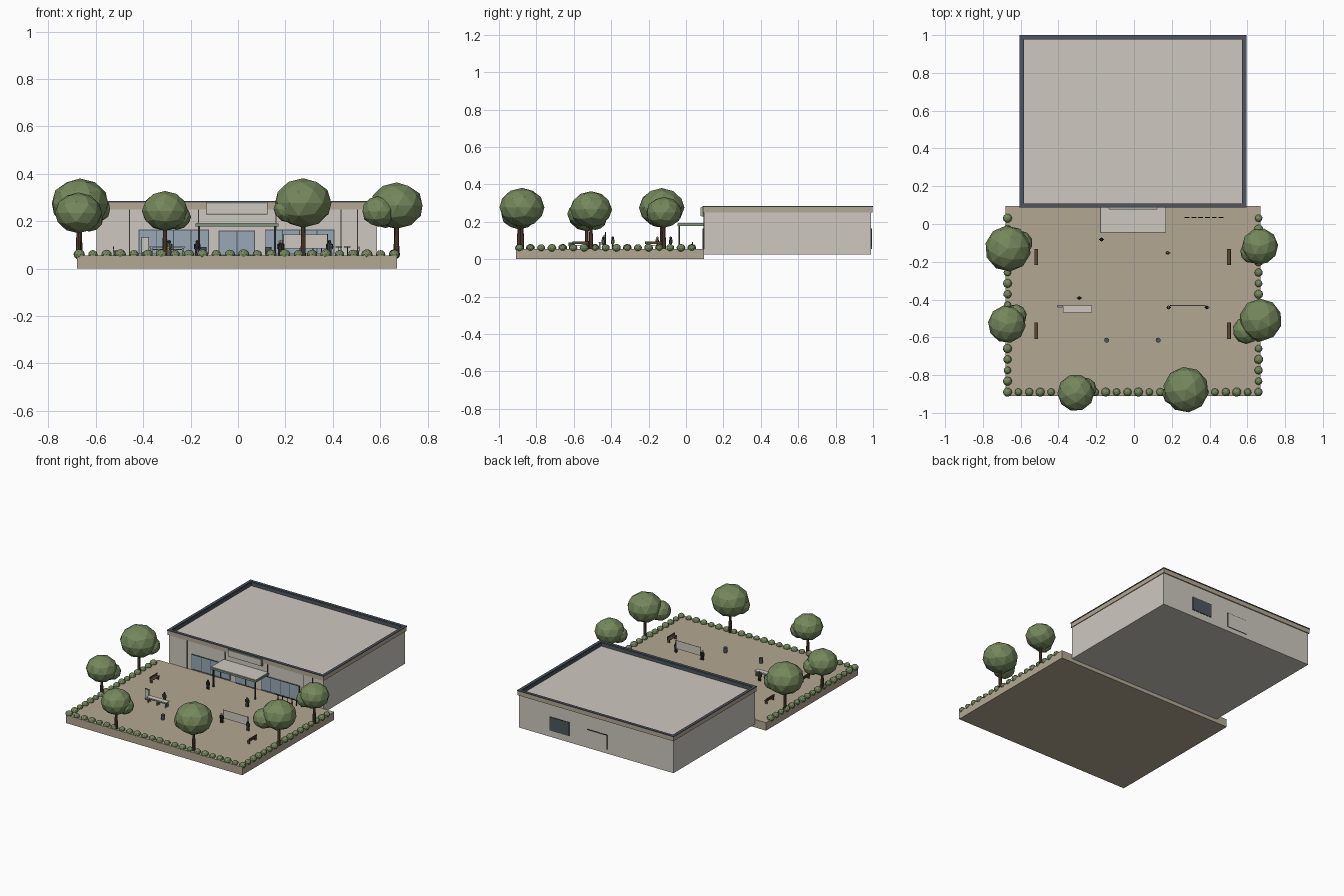
import bpy, bmesh, math, random
from mathutils import Matrix, Vector

random.seed(4)
cube = bpy.data.objects.get("Cube")
if cube:
    bpy.data.objects.remove(cube, do_unlink=True)


def material(name, r, g, b):
    """Make a flat material from 0-255 display values."""
    lin = [((c / 255 + 0.055) / 1.055) ** 2.4 for c in (r, g, b)] + [1]
    m = bpy.data.materials.new(name)
    m.use_nodes = True
    m.diffuse_color = lin
    bsdf = m.node_tree.nodes["Principled BSDF"]
    bsdf.inputs["Base Color"].default_value = lin
    bsdf.inputs["Roughness"].default_value = 0.9
    return m


TAN = material("tan paving", 180, 167, 147)
WALL = material("pale wall", 206, 201, 192)
SLATE = material("slate", 78, 86, 95)
GLASS = material("blue grey glass", 152, 168, 182)
LEAF = material("leaf green", 116, 136, 92)
BARK = material("bark brown", 92, 70, 54)
DARK = material("charcoal", 52, 54, 56)
SAGE = material("sage green", 128, 148, 124)
SKIN = material("warm skin", 190, 150, 120)
OLIVE = material("olive cloth", 100, 104, 70)


def finish(name, bm, mat):
    me = bpy.data.meshes.new(name)
    bm.to_mesh(me)
    bm.free()
    me.materials.append(mat)
    ob = bpy.data.objects.new(name, me)
    bpy.context.collection.objects.link(ob)
    return ob


def add_box(bm, x, y, z):
    """Add a box given as (min, max) ranges."""
    size = [b - a for a, b in (x, y, z)]
    mid = [(a + b) / 2 for a, b in (x, y, z)]
    bmesh.ops.create_cube(bm, size=1, matrix=Matrix.Translation(mid) @ Matrix.Diagonal((*size, 1)))


def boxes(name, mat, *ranges):
    bm = bmesh.new()
    for r in ranges:
        add_box(bm, *r)
    return finish(name, bm, mat)


def add_ball(bm, loc, scale, detail=2):
    turn = Matrix.Rotation(random.uniform(0, math.tau), 4, "Z")
    bmesh.ops.create_icosphere(bm, subdivisions=detail, radius=1,
                               matrix=Matrix.Translation(loc) @ Matrix.Diagonal((*scale, 1)) @ turn)


def add_cone(bm, x, y, z0, z1, r0, r1, sides=8):
    bmesh.ops.create_cone(bm, cap_ends=True, segments=sides, radius1=r0, radius2=r1, depth=z1 - z0,
                          matrix=Matrix.Translation((x, y, (z0 + z1) / 2)))


def ring(x, y, z, t):
    """Four box ranges forming a rectangular ring of wall thickness t."""
    (x0, x1), (y0, y1) = x, y
    return [(x, (y0, y0 + t), z), (x, (y1 - t, y1), z),
            ((x0, x0 + t), (y0 + t, y1 - t), z), ((x1 - t, x1), (y0 + t, y1 - t), z)]


G = 0.055       # terrace level
FRONT = 0.095   # front wall plane
BACK = 0.99     # back wall plane

# Terrace and main building
boxes("terrace", TAN, ((-0.68, 0.67), (-0.91, FRONT), (0, G)))
boxes("building_walls", WALL, ((-0.597, 0.587), (FRONT, BACK), (0.025, 0.256)))
boxes("roof_fascia", TAN, *ring((-0.602, 0.592), (0.09, 0.997), (0.25, 0.28), 0.016))
boxes("parapet_coping", SLATE, *ring((-0.605, 0.595), (0.087, 1.0), (0.279, 0.285), 0.02))
boxes("parapet_lining", SLATE, *ring((-0.586, 0.576), (0.106, 0.981), (0.256, 0.279), 0.003))


# Glazed front: panes with dark frames and mullions
def glazing(name, x0, x1, z0, z1, panes):
    y = FRONT
    boxes(name + "_glass", GLASS, ((x0, x1), (y - 0.003, y), (z0, z1)))
    bars = [((x0, x1), (y - 0.006, y), (z, z + 0.004)) for z in (z0, z1 - 0.004)]
    for i in range(panes + 1):
        x = x0 + (x1 - x0) * i / panes
        bars.append(((x - 0.002, x + 0.002), (y - 0.006, y), (z0, z1)))
    boxes(name + "_frame", SLATE, *bars)


glazing("left_window", 0.115, 0.405, 0.06, 0.165, 4)
glazing("right_window", -0.418, -0.125, 0.06, 0.165, 4)
glazing("entrance_door", -0.08, 0.07, G, 0.16, 2)
boxes("wall_joints", DARK, *[((x - 0.002, x + 0.002), (FRONT - 0.002, FRONT), (G, 0.25))
                             for x in (-0.457, -0.166, 0.16, 0.435, 0.505)])
boxes("sign_panel", WALL, ((-0.132, 0.122), (0.078, 0.09), (0.232, 0.275)))
boxes("sign_trim", SAGE, ((-0.135, 0.125), (0.082, 0.095), (0.229, 0.278)))

# Back wall openings
boxes("back_shutter_frame", DARK, *ring((0.2, 0.35), (BACK, BACK + 0.004), (0.07, 0.165), 0.001))
boxes("back_shutter", SLATE, ((0.203, 0.347), (BACK, BACK + 0.005), (0.073, 0.162)))
boxes("back_door_frame", DARK, ((-0.09, 0.065), (BACK, BACK + 0.003), (0.055, 0.155)))
boxes("back_door", WALL, ((-0.086, 0.061), (BACK, BACK + 0.005), (0.055, 0.151)))

# Entrance canopy
boxes("canopy_edge", SAGE, ((-0.18, 0.17), (-0.046, FRONT), (0.177, 0.19)))
boxes("canopy_top", WALL, ((-0.176, 0.166), (-0.042, FRONT), (0.188, 0.193)))
boxes("canopy_posts", DARK, *[((x - 0.004, x + 0.004), (-0.039, -0.031), (G, 0.178)) for x in (-0.164, 0.156)])

# Rail of short bars beside the entrance
boxes("cart_rail", DARK, *[((x, x + 0.026), (0.033, 0.037), (0.088, 0.093))
                           for x in [0.268 + 0.036 * i for i in range(6)]])
boxes("cart_rail_posts", DARK, *[((x, x + 0.004), (0.033, 0.037), (G, 0.09))
                                 for x in [0.279 + 0.036 * i for i in range(6)]])

# Hedge of round shrubs on three sides
bm = bmesh.new()
spots = [(-0.67 + 0.0578 * i, -0.89) for i in range(24)]
spots += [(x, -0.832 + 0.0575 * i) for x in (-0.67, 0.66) for i in range(16)]
for i, (x, y) in enumerate(spots):
    r = (0.024, 0.02, 0.022)[i % 3]
    add_ball(bm, (x, y, 0.06), (r, r, r * 0.9), 2)
finish("hedge", bm, LEAF)


# Trees: place, crown radius, crown height, side lobe offset and radius
def tree(i, x, y, r, z, lobe, lobe_r):
    bm = bmesh.new()
    add_cone(bm, x, y, G, z, 0.011, 0.007)
    finish(f"tree_trunk_{i}", bm, BARK)
    bm = bmesh.new()
    add_ball(bm, (x, y, z), (r, r, r * 0.86))
    add_ball(bm, (x + lobe[0], y + lobe[1], z - 0.025), (lobe_r, lobe_r, lobe_r * 0.9))
    finish(f"tree_crown_{i}", bm, LEAF)


tree(1, -0.667, -0.13, 0.122, 0.275, (0.065, 0.03), 0.065)
tree(2, -0.673, -0.53, 0.1, 0.235, (0.045, 0.045), 0.06)
tree(3, -0.308, -0.893, 0.098, 0.243, (0.05, 0.02), 0.06)
tree(4, 0.275, -0.877, 0.121, 0.277, (-0.06, -0.02), 0.065)
tree(5, 0.67, -0.508, 0.113, 0.266, (-0.076, -0.055), 0.072)
tree(6, 0.667, -0.118, 0.096, 0.25, (-0.045, -0.03), 0.06)

# Benches with back rest facing the middle
for name, x, side in (("right_bench", -0.517, -1), ("left_bench", 0.503, 1)):
    for i, y in enumerate((-0.175, -0.565)):
        ends = (y - 0.043, y + 0.043)
        back = x + side * 0.008
        parts = [((x - 0.01, x + 0.01), ends, (0.073, 0.077)),
                 ((back - 0.002, back + 0.002), ends, (0.082, 0.094))]
        for s in (-1, 1):
            c = y + s * 0.034
            parts.append(((x - 0.008, x + 0.008), (c - 0.003, c + 0.003), (G, 0.073)))
            parts.append(((back - 0.001, back + 0.001), (c - 0.002, c + 0.002), (0.073, 0.084)))
        boxes(f"{name}_{i}", BARK, *parts)

# Stall counter with an upright notice board
boxes("counter_top", WALL, ((-0.375, -0.222), (-0.468, -0.432), (0.088, 0.093)))
boxes("counter_legs", SAGE, *[((x - 0.004, x + 0.004), (y - 0.004, y + 0.004), (G, 0.088))
                              for x in (-0.365, -0.295, -0.232) for y in (-0.46, -0.44)])
boxes("counter_shelf", SAGE, ((-0.37, -0.228), (-0.462, -0.438), (0.079, 0.083)))
boxes("notice_board", WALL, ((-0.405, -0.378), (-0.441, -0.436), (0.07, 0.13)))
boxes("notice_board_back", SLATE, ((-0.408, -0.375), (-0.436, -0.431), (G, 0.133)))

# Litter bins
for i, x in enumerate((-0.145, 0.128)):
    bm = bmesh.new()
    add_cone(bm, x, -0.615, G, 0.09, 0.011, 0.013, 12)
    finish(f"litter_bin_{i}", bm, SLATE)

# Banner on two poles
boxes("banner", WALL, ((0.195, 0.375), (-0.433, -0.43), (0.085, 0.143)))
boxes("banner_poles", DARK, *[((x - 0.002, x + 0.002), (-0.434, -0.429), (G, 0.146)) for x in (0.193, 0.377)])


# Standing people: legs, torso with arms, head
def person(i, x, y, cloth):
    boxes(f"person_legs_{i}", DARK, *[((x + s * 0.005 - 0.004, x + s * 0.005 + 0.004),
                                       (y - 0.004, y + 0.004), (G, 0.083)) for s in (-1, 1)])
    bm = bmesh.new()
    add_cone(bm, x, y, 0.081, 0.106, 0.008, 0.01)
    for s in (-1, 1):
        add_box(bm, (x + s * 0.012 - 0.002, x + s * 0.012 + 0.002), (y - 0.003, y + 0.003), (0.083, 0.104))
    finish(f"person_torso_{i}", bm, cloth)
    bm = bmesh.new()
    add_ball(bm, (x, y, 0.113), (0.007, 0.007, 0.008))
    finish(f"person_head_{i}", bm, SKIN if i % 2 else DARK)


for i, (x, y) in enumerate(((-0.172, -0.082), (0.178, -0.153), (-0.29, -0.392), (0.183, -0.442), (0.386, -0.442))):
    person(i, x, y, (DARK, SLATE, OLIVE)[i % 3])
